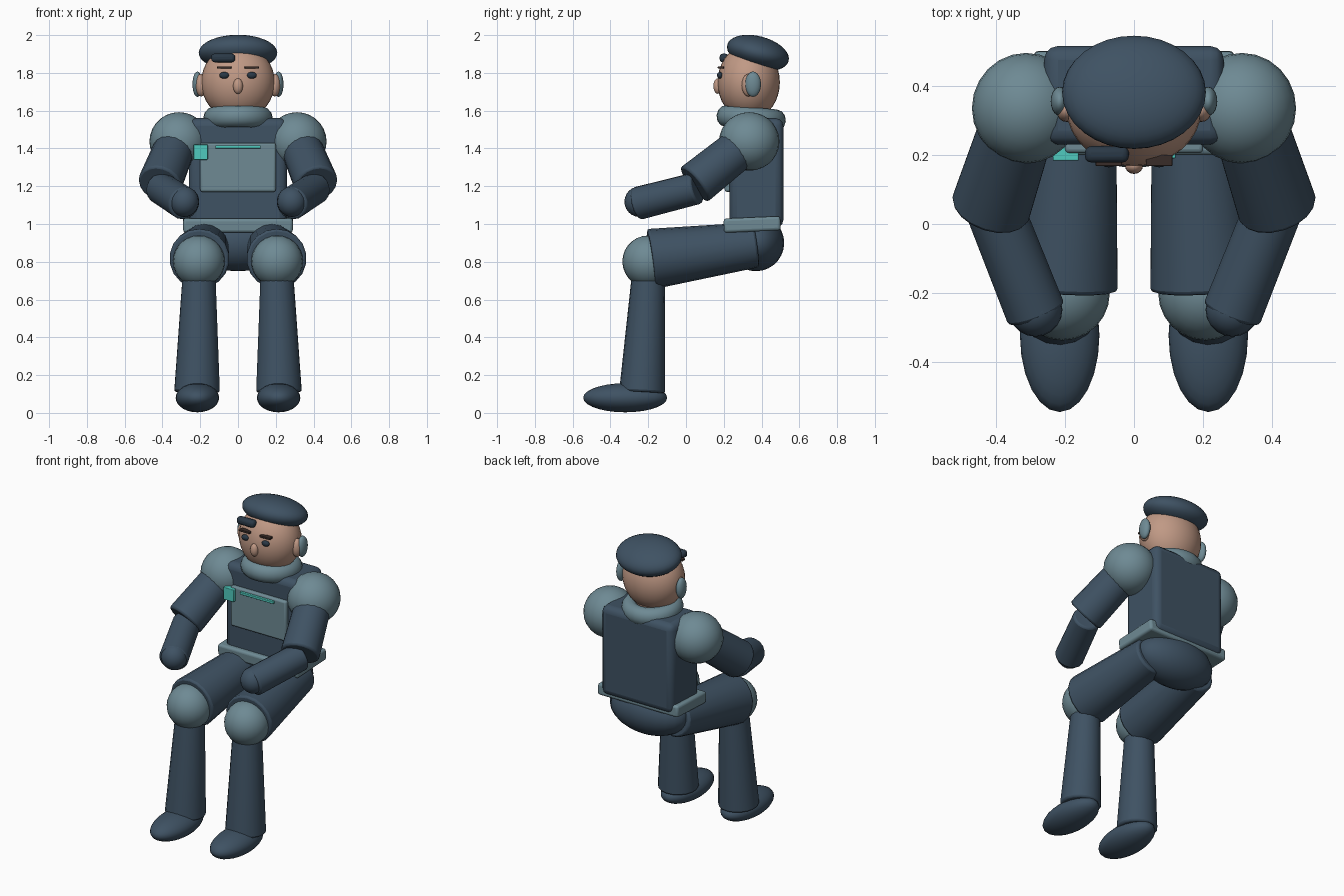
import bpy, bmesh, math
from mathutils import Vector, Matrix

if "Cube" in bpy.data.objects:
    bpy.data.objects.remove(bpy.data.objects["Cube"])


def material(name, color):
    m = bpy.data.materials.new(name)
    m.diffuse_color = (*color, 1)
    m.use_nodes = True
    m.node_tree.nodes["Principled BSDF"].inputs["Base Color"].default_value = m.diffuse_color
    return m


NAVY = material("navy cloth", (0.049, 0.084, 0.125))
GREY = material("grey blue armour", (0.156, 0.254, 0.296))
SKIN = material("skin", (0.53, 0.32, 0.235))
TEAL = material("bright teal", (0.08, 0.60, 0.52))
DARK = material("dark navy", (0.023, 0.04, 0.061))
BROWN = material("dark brown", (0.04, 0.025, 0.021))


def finish(bm, name, mat, matrix, bevel=0, segments=2):
    mesh = bpy.data.meshes.new(name)
    bm.to_mesh(mesh)
    bm.free()
    mesh.materials.append(mat)
    ob = bpy.data.objects.new(name, mesh)
    bpy.context.collection.objects.link(ob)
    ob.matrix_world = matrix
    if bevel:
        mod = ob.modifiers.new("soft edges", 'BEVEL')
        mod.width = bevel
        mod.segments = segments
        mod.limit_method = 'ANGLE'
    bpy.ops.object.select_all(action='DESELECT')
    ob.select_set(True)
    bpy.context.view_layer.objects.active = ob
    bpy.ops.object.shade_smooth_by_angle(angle=math.radians(40))
    return ob


def ball(name, mat, center, radii, tilt=0, segs=24):
    """Ellipsoid, tilted in degrees about x."""
    bm = bmesh.new()
    bmesh.ops.create_uvsphere(bm, u_segments=segs, v_segments=segs // 2 + 2, radius=1)
    bmesh.ops.scale(bm, vec=radii, verts=bm.verts)
    return finish(bm, name, mat, Matrix.Translation(center) @ Matrix.Rotation(math.radians(tilt), 4, 'X'))


def box(name, mat, lo, hi, bevel=0.01, tilt=0):
    """Bevelled box between two corners."""
    lo, hi = Vector(lo), Vector(hi)
    bm = bmesh.new()
    bmesh.ops.create_cube(bm, size=1)
    bmesh.ops.scale(bm, vec=hi - lo, verts=bm.verts)
    m = Matrix.Translation((lo + hi) / 2) @ Matrix.Rotation(math.radians(tilt), 4, 'X')
    return finish(bm, name, mat, m, bevel, 3)


def limb(name, mat, start, end, r1, r2, bevel=0.012):
    """Tapered cylinder from start to end."""
    a, b = Vector(start), Vector(end)
    bm = bmesh.new()
    bmesh.ops.create_cone(bm, cap_ends=True, segments=18, radius1=r1, radius2=r2, depth=(b - a).length)
    rot = (b - a).to_track_quat('Z', 'Y').to_matrix().to_4x4()
    return finish(bm, name, mat, Matrix.Translation((a + b) / 2) @ rot, bevel)


# Trunk
box("torso", NAVY, (-0.26, 0.23, 0.98), (0.26, 0.515, 1.56), 0.04)
box("belt", GREY, (-0.29, 0.20, 0.96), (0.29, 0.50, 1.035), 0.015, 2.5)
ball("pelvis", NAVY, (0, 0.37, 0.90), (0.265, 0.15, 0.15))

# Chest plate with its lights
box("chest_panel", GREY, (-0.20, 0.205, 1.17), (0.20, 0.24, 1.43), 0.012)
box("chest_stripe", TEAL, (-0.12, 0.19, 1.40), (0.12, 0.21, 1.416), 0.003)
box("chest_badge", TEAL, (-0.235, 0.183, 1.34), (-0.16, 0.235, 1.42), 0.004)

# Collar ring: a circle swept around the neck
bm = bmesh.new()
ring = []
for i in range(12):
    t = 2 * math.pi * i / 12
    ring.append(bm.verts.new((0.132 + 0.052 * math.cos(t), 0, 0.058 * math.sin(t))))
edges = [bm.edges.new((ring[i], ring[(i + 1) % 12])) for i in range(12)]
bmesh.ops.spin(bm, geom=ring + edges, cent=(0, 0, 0), axis=(0, 0, 1), angle=2 * math.pi, steps=28, use_merge=True)
bmesh.ops.remove_doubles(bm, verts=bm.verts, dist=0.0005)
bmesh.ops.recalc_face_normals(bm, faces=bm.faces)
finish(bm, "collar", GREY, Matrix.Translation((0, 0.345, 1.56)) @ Matrix.Rotation(math.radians(-5), 4, 'X'))
limb("neck", SKIN, (0, 0.345, 1.50), (0, 0.34, 1.65), 0.10, 0.10, 0)

# Head
ball("head", SKIN, (0, 0.332, 1.75), (0.195, 0.165, 0.20), segs=32)
ball("cap", NAVY, (0, 0.381, 1.906), (0.208, 0.168, 0.088), -15, 32)
box("cap_badge", DARK, (-0.142, 0.178, 1.856), (-0.015, 0.225, 1.902), 0.018)
ball("nose", SKIN, (0, 0.168, 1.73), (0.026, 0.023, 0.041), segs=16)

for side, s in (("left", 1), ("right", -1)):
    # Face details and ears
    ball(side + "_eye", DARK, (0.073 * s, 0.18, 1.787), (0.026, 0.016, 0.018), segs=16)
    x = 0.073 * s
    box(side + "_eyebrow", BROWN, (x - 0.038, 0.168, 1.822), (x + 0.038, 0.20, 1.835), 0.003)
    ball(side + "_ear", SKIN, (0.195 * s, 0.33, 1.735), (0.03, 0.035, 0.06), segs=16)
    ball(side + "_ear_cover", GREY, (0.215 * s, 0.355, 1.74), (0.026, 0.042, 0.067), segs=20)

    # Arm
    ball(side + "_shoulder", GREY, (0.312 * s, 0.335, 1.437), (0.157, 0.160, 0.155))
    limb(side + "_upper_arm", NAVY, (0.325 * s, 0.32, 1.43), (0.415 * s, 0.045, 1.21), 0.108, 0.117)
    limb(side + "_forearm", NAVY, (0.41 * s, 0.06, 1.19), (0.283 * s, -0.26, 1.108), 0.085, 0.088)
    ball(side + "_hand", NAVY, (0.285 * s, -0.248, 1.118), (0.078, 0.078, 0.08), segs=20)

    # Leg
    limb(side + "_thigh", NAVY, (0.17 * s, 0.37, 0.89), (0.205 * s, -0.185, 0.815), 0.12, 0.16)
    ball(side + "_knee", GREY, (0.207 * s, -0.20, 0.802), (0.137, 0.137, 0.137))
    limb(side + "_shin", NAVY, (0.205 * s, -0.195, 0.80), (0.217 * s, -0.232, 0.11), 0.084, 0.122)
    ball(side + "_foot", NAVY, (0.215 * s, -0.322, 0.08), (0.115, 0.222, 0.077))
